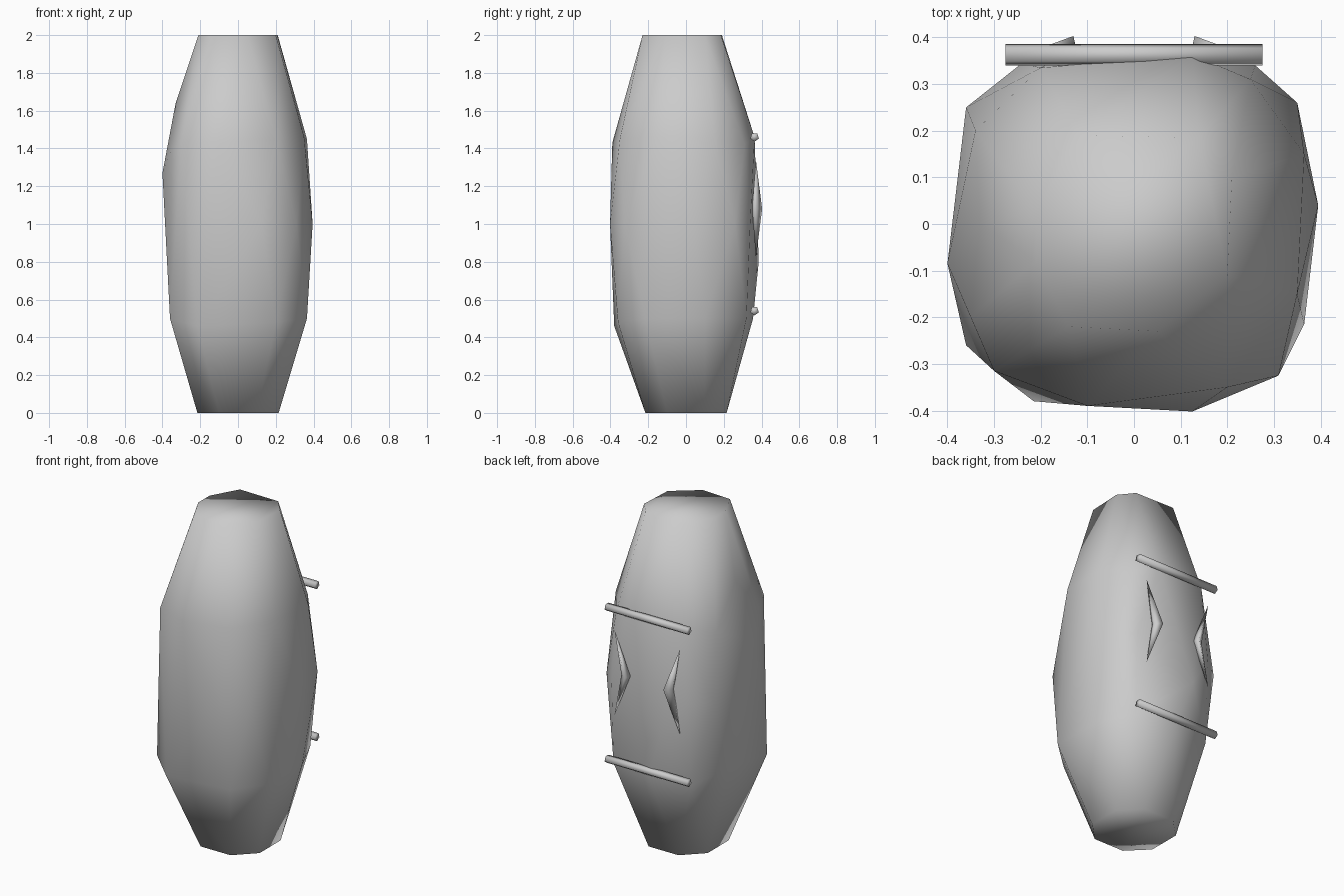
import bpy, bmesh
from math import cos, sin, tau

if "Cube" in bpy.data.objects:
    bpy.data.objects.remove(bpy.data.objects["Cube"])


def hull(name, points):
    # convex faceted solid through a few corner points
    bm = bmesh.new()
    for p in points:
        bm.verts.new(p)
    bmesh.ops.convex_hull(bm, input=bm.verts[:])
    bmesh.ops.delete(bm, geom=[v for v in bm.verts if not v.link_faces], context='VERTS')
    return finish(name, bm)


def finish(name, bm, smooth=True):
    bmesh.ops.recalc_face_normals(bm, faces=bm.faces[:])
    me = bpy.data.meshes.new(name)
    bm.to_mesh(me)
    bm.free()
    for f in me.polygons:
        f.use_smooth = smooth
    ob = bpy.data.objects.new(name, me)
    bpy.context.collection.objects.link(ob)
    return ob


# irregular faceted barrel body
top = [(.2, -.11), (.05, -.23), (-.14, -.22), (-.21, -.08), (-.21, .03),
       (-.12, .19), (.14, .185), (.21, .1)]
base = [(sx * a, sy * b) for a, b in ((.215, .1), (.1, .215)) for sx in (-1, 1) for sy in (-1, 1)]
lower = [(-.215, -.38, .46), (-.36, -.26, .5), (-.36, .1, .55), (-.25, .31, .5), (0, .355, .5),
         (.26, .32, .5), (.36, .1, .5), (.365, -.215, .5), (.2, -.36, .48)]
middle = [(.125, -.402, 1), (.31, -.325, 1), (.395, .04, 1), (.35, .26, 1), (.26, .34, 1),
          (-.1, .385, .8), (-.24, .345, 1), (-.36, .25, 1), (-.4, -.085, 1.27)]
upper = [(-.1, -.39, 1.43), (-.3, -.315, 1.43), (-.33, 0, 1.64), (.2, -.35, 1.45),
         (.35, -.15, 1.46), (.365, .15, 1.45), (.25, .31, 1.42), (.125, .363, 1.46),
         (-.2, .335, 1.46), (-.34, .2, 1.4), (-.35, -.2, 1.4)]
hull("body", [(x, y, 2) for x, y in top] + [(x, y, 0) for x, y in base] + lower + middle + upper)

# horizontal bars across the back
for name, z in (("upper_bar", 1.46), ("lower_bar", .54)):
    hull(name, [(x, .363 + .024 * cos(a), z + .024 * sin(a))
                for x in (-.275, .275) for a in (i * tau / 5 - tau / 4 for i in range(5))])

# tapered chevrons pointing towards the centre of the back
for name, s in (("left_chevron", -1), ("right_chevron", 1)):
    bm = bmesh.new()
    mid = [bm.verts.new((s * x, y, 1.08)) for x, y in ((.12, .36), (.13, .403), (.17, .375), (.165, .35))]
    for z in (1.34, .82):
        tip = bm.verts.new((s * .22, .37, z))
        for i in range(4):
            bm.faces.new((mid[i], mid[(i + 1) % 4], tip))
    finish(name, bm)
